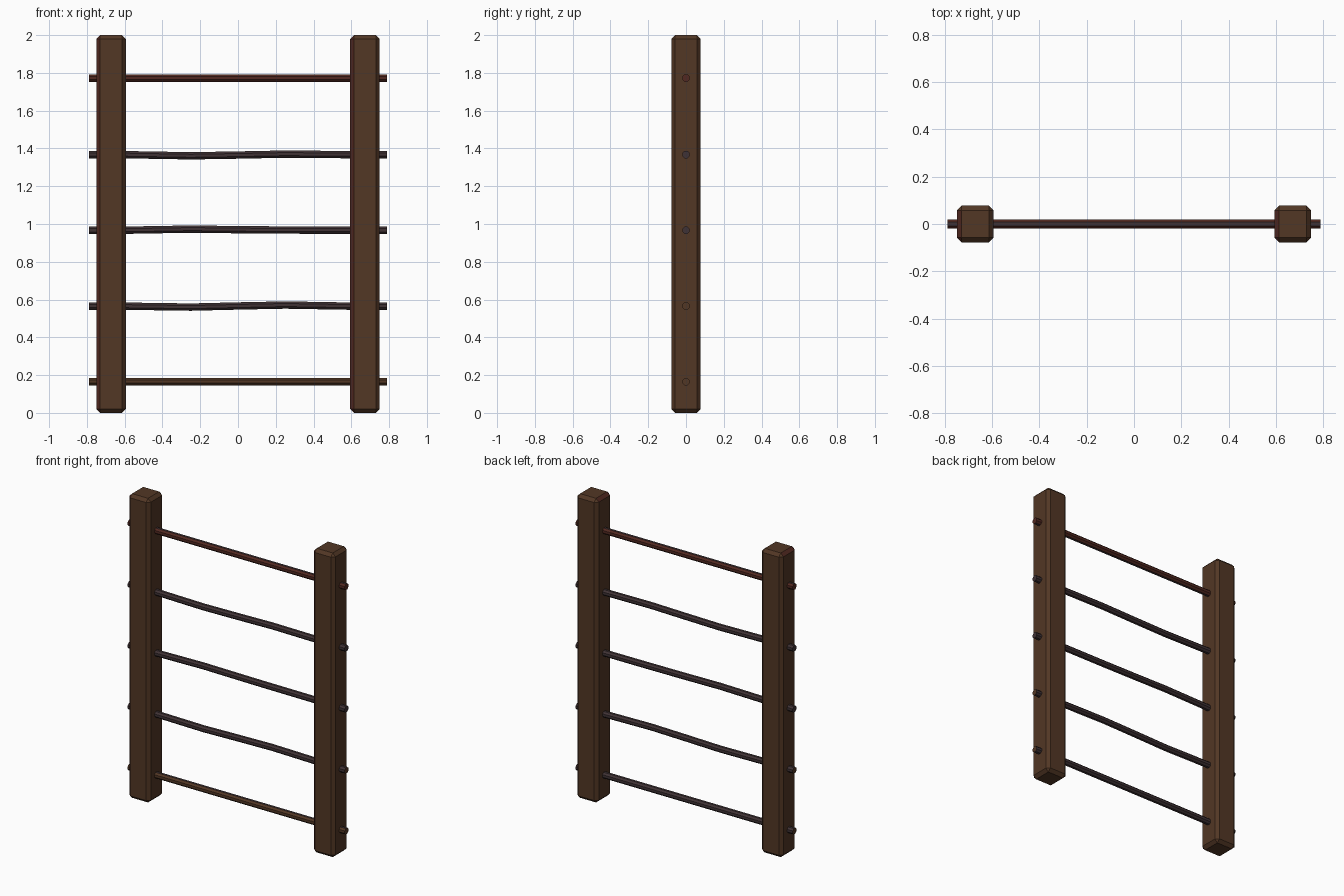
import bpy, bmesh, math
from mathutils import Vector

cube = bpy.data.objects.get("Cube")
if cube:
    bpy.data.objects.remove(cube, do_unlink=True)


def material(name, rgb):
    m = bpy.data.materials.new(name)
    m.use_nodes = True
    m.diffuse_color = (*rgb, 1)
    m.node_tree.nodes["Principled BSDF"].inputs["Base Color"].default_value = (*rgb, 1)
    return m


brown = material("brown wood", (0.085, 0.038, 0.018))
red = material("reddish wood", (0.085, 0.022, 0.015))
dark = material("dark purple wood", (0.05, 0.032, 0.035))


def finish(name, bm, mats, rule):
    bmesh.ops.recalc_face_normals(bm, faces=bm.faces)
    bm.normal_update()
    for f in bm.faces:
        f.material_index = rule(f.normal)
    mesh = bpy.data.meshes.new(name)
    bm.to_mesh(mesh)
    bm.free()
    for m in mats:
        mesh.materials.append(m)
    bpy.context.collection.objects.link(bpy.data.objects.new(name, mesh))


# Chamfered square posts, with reddish chamfers facing the right
def post(name, x):
    bm = bmesh.new()
    bmesh.ops.create_cube(bm, size=1)
    for v in bm.verts:
        v.co = Vector((x + v.co.x * 0.156, v.co.y * 0.156, 1 + v.co.z * 2))
    bmesh.ops.bevel(bm, geom=bm.edges[:], offset=0.02, segments=1, affect='EDGES')
    finish(name, bm, [brown, red], lambda n: int(-0.9 < n.x < -0.3 and n.y < 0.3))


# Eight-sided rungs; the worn ones sag and rise between the posts
def rung(name, z, wobble, mats, rule, radius=0.021, sides=8):
    bm = bmesh.new()
    rings = []
    for x, dz in zip((-0.79, -0.6, -0.25, 0, 0.25, 0.6, 0.79), (0, 0, *wobble, 0, 0)):
        ring = []
        for i in range(sides):
            a = math.tau * (i + 0.5) / sides
            ring.append(bm.verts.new((x, radius * math.cos(a), z + dz + radius * math.sin(a))))
        rings.append(ring)
    for r, s in zip(rings, rings[1:]):
        for i in range(sides):
            j = (i + 1) % sides
            bm.faces.new((r[i], r[j], s[j], s[i]))
    bm.faces.new(rings[0])
    bm.faces.new(rings[-1])
    finish(name, bm, mats, rule)


post("left_post", 0.672)
post("right_post", -0.672)

end_face = lambda n: int(abs(n.x) > 0.9)
front_or_end = lambda n: int(n.y < -0.5 or abs(n.x) > 0.9)
side_or_end = lambda n: int(abs(n.z) < 0.9)

rung("bottom_rung", 0.165, (0, 0, 0), [dark, brown], front_or_end)
rung("second_rung", 0.565, (-0.005, 0.001, 0.006), [dark, brown], end_face)
rung("middle_rung", 0.967, (0.006, 0.003, 0.001), [dark], lambda n: 0)
rung("fourth_rung", 1.367, (-0.006, -0.002, 0.003), [dark], lambda n: 0)
rung("top_rung", 1.772, (0, 0, 0), [dark, red], side_or_end)
